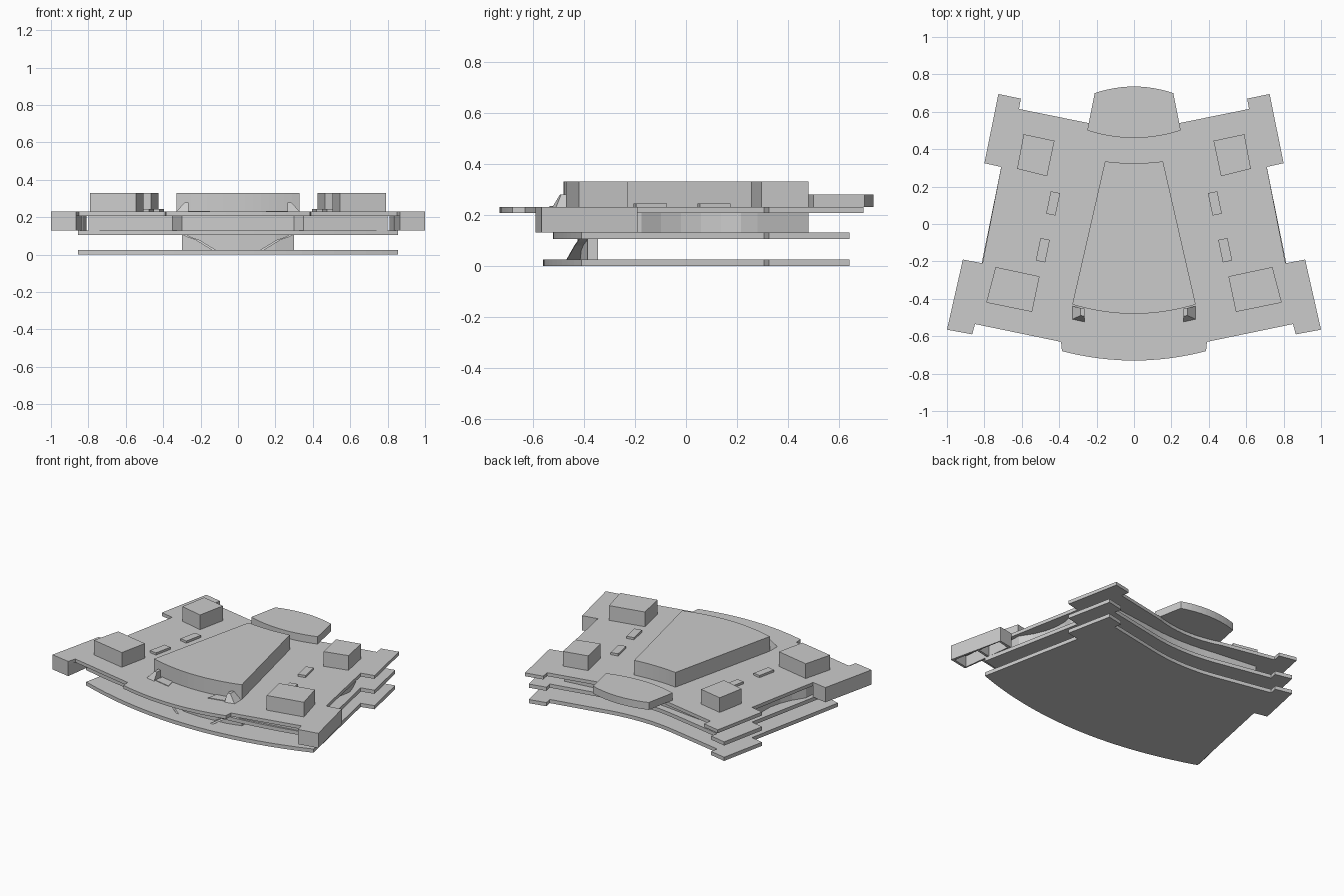
import bpy, bmesh


def prism(name, pts, z0, z1):
    """Extrude a plan outline between two heights."""
    bm = bmesh.new()
    f = bm.faces.new([bm.verts.new((x, y, z0)) for x, y in pts])
    r = bmesh.ops.extrude_face_region(bm, geom=[f])
    for v in r["geom"]:
        if isinstance(v, bmesh.types.BMVert):
            v.co.z = z1
    bmesh.ops.recalc_face_normals(bm, faces=bm.faces)
    me = bpy.data.meshes.new(name)
    bm.to_mesh(me)
    bm.free()
    ob = bpy.data.objects.new(name, me)
    bpy.context.collection.objects.link(ob)
    return ob


def pair(name, pts, z0, z1):
    """The same prism on the right and left."""
    a = prism("right_" + name, pts, z0, z1)
    b = prism("left_" + name, [(-x, y) for x, y in pts], z0, z1)
    return a, b


def arc(y0, x1, y1, n=6):
    """Shallow curve from the centreline out to (x1, y1)."""
    return [(x1 * i / n, y0 + (y1 - y0) * (i / n) ** 2) for i in range(n + 1)]


def symmetric(half):
    """Complete an outline given from back centre to front centre."""
    return half + [(-x, y) for x, y in reversed(half) if x > 1e-6]


# Lower plates
for name, front, z0, z1 in (("base_plate", -0.56, 0, 0.025),
                            ("middle_plate", -0.52, 0.105, 0.13)):
    half = arc(0.465, 0.25, 0.49) + [(0.63, 0.565), (0.62, 0.615), (0.735, 0.64),
                                     (0.80, 0.325), (0.71, 0.305)]
    half += arc(front, 0.855, -0.41, 10)[::-1]
    prism(name, symmetric(half), z0, z1)

# Top deck
half = arc(0.50, 0.245, 0.54) + [(0.615, 0.615), (0.605, 0.67), (0.725, 0.695), (0.80, 0.325),
                                 (0.71, 0.305), (0.81, -0.21), (0.915, -0.19), (1.0, -0.565),
                                 (0.865, -0.59), (0.85, -0.535), (0.39, -0.63)]
half += arc(-0.73, 0.385, -0.68)[::-1]
prism("top_deck", symmetric(half), 0.207, 0.23)

# Core between the deck and the middle plate, with concave sides
half = arc(0.42, 0.25, 0.44) + [(0.58, 0.48), (0.67, 0.28), (0.69, 0.215)]
half += [(0.69 + 0.09 * t - 0.2 * t * (1 - t), 0.215 - 0.39 * t) for t in (0.2, 0.4, 0.6, 0.8, 1)]
half += [(0.79, -0.32), (0.80, -0.42), (0.35, -0.49), (0.30, -0.45), (0, -0.47)]
prism("core", symmetric(half), 0.13, 0.207)

# Hollow corner pods made of thin walls
outer = [(0.81, -0.21), (0.915, -0.19), (1.0, -0.565), (0.865, -0.59)]
cx, cy = 0.9, -0.39
inner = [(cx + (x - cx) * 0.8, cy + (y - cy) * 0.92) for x, y in outer]
for i in range(4):
    j = (i + 1) % 4
    pair("pod_wall", [outer[i], outer[j], inner[j], inner[i]], 0.13, 0.23)
pair("pod_divider", [(0.83, -0.40), (0.955, -0.375), (0.95, -0.36), (0.83, -0.385)], 0.13, 0.21)

# Raised centre wedge and rear cap
prism("centre_wedge", symmetric(arc(0.325, 0.155, 0.335) + arc(-0.48, 0.33, -0.43, 8)[::-1]),
      0.23, 0.33)
prism("rear_cap", symmetric(arc(0.735, 0.21, 0.70) + arc(0.46, 0.25, 0.50)[::-1]), 0.23, 0.28)

# Deck boxes and low blocks
pair("front_box", [(0.74, -0.23), (0.505, -0.28), (0.545, -0.47), (0.79, -0.42)], 0.23, 0.33)
pair("rear_box", [(0.59, 0.48), (0.425, 0.445), (0.465, 0.255), (0.625, 0.295)], 0.23, 0.33)
pair("rear_low_block", [(0.445, 0.175), (0.395, 0.165), (0.42, 0.045), (0.47, 0.055)], 0.23, 0.245)
pair("front_low_block", [(0.50, -0.075), (0.45, -0.085), (0.475, -0.205), (0.525, -0.195)], 0.23, 0.245)

# Front support block under the centre
prism("front_support", symmetric([(0, -0.395), (0.30, -0.345), (0.30, -0.385), (0.2, -0.41), (0, -0.425)]),
      0.025, 0.105)

# Bent front braces: side profile in x,z pushed through y, leaning back
path = [(0.14, 0.025), (0.23, 0.08), (0.275, 0.095), (0.325, 0.12), (0.27, 0.17), (0.24, 0.20), (0.17, 0.207)]
profile = path + [(x - 0.022, z) for x, z in reversed(path)]
for ob in pair("front_brace", profile, -0.46, -0.39):
    for v in ob.data.vertices:
        x, z, y = v.co
        v.co = (x, y + 0.4 * (z - 0.025) - 0.16 * (abs(x) < 0) + 0.1 * (abs(x) - 0.2), z)
    ob.data.flip_normals()

# Sloped fairings at the wedge's front corners
for ob in pair("fairing", [(0.265, 0.23), (0.265, 0.28), (0.285, 0.28), (0.33, 0.23)], -0.52, -0.45):
    for v in ob.data.vertices:
        x, z, y = v.co
        if z > 0.25 and y < -0.5:
            y += 0.03
        v.co = (x, y + 0.22 * (abs(x) - 0.28), z)
    ob.data.flip_normals()
pair("fairing_pad", [(0.15, -0.535), (0.265, -0.51), (0.255, -0.445), (0.165, -0.465)], 0.23, 0.234)
